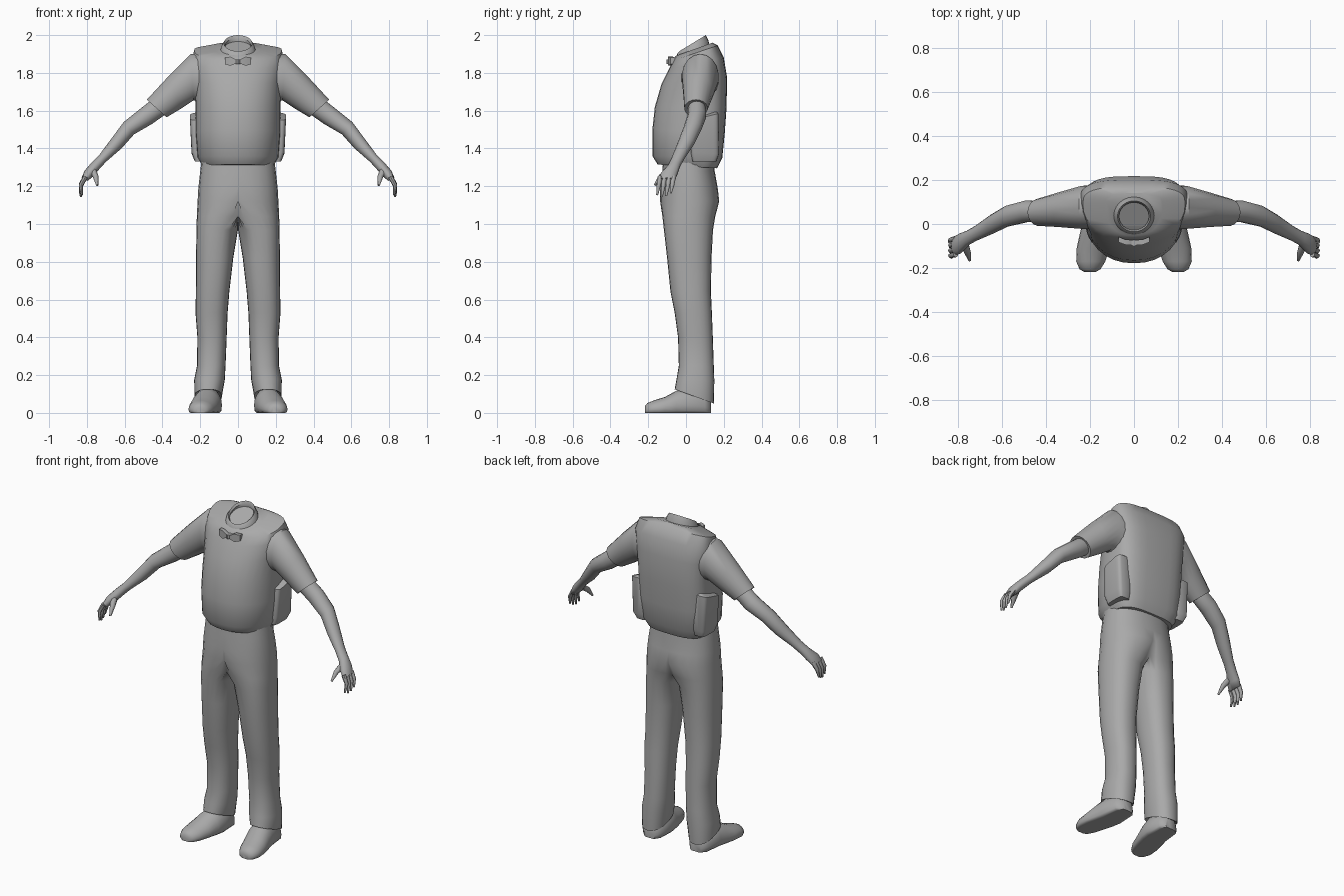
import bpy, bmesh, math
from mathutils import Vector

if "Cube" in bpy.data.objects:
    bpy.data.objects.remove(bpy.data.objects["Cube"], do_unlink=True)

grey = bpy.data.materials.new("plain grey")
grey.use_nodes = True
COLOR = (0.4, 0.4, 0.4, 1)
grey.diffuse_color = COLOR
grey.node_tree.nodes["Principled BSDF"].inputs["Base Color"].default_value = COLOR


def circle(n, p=2, back=None):
    """Unit superellipse; the back half may be squarer than the front."""
    pts = []
    for i in range(n):
        a = 2 * math.pi * i / n
        c, s = round(math.cos(a), 6), round(math.sin(a), 6)
        e = 2 / ((back or p) if s > 0 else p)
        pts.append((math.copysign(abs(c) ** e, c), math.copysign(abs(s) ** e, s)))
    return pts


def section(xi, xo, yf, yb, zf, zb, p=2, back=None, shift=0, n=24):
    """Level ring, tilted so that its front sits at zf and its back at zb."""
    ring, ym = [], (yf + yb) / 2 + shift
    for c, s in circle(n, p, back):
        y = ym + s * ((yb - ym) if s > 0 else (ym - yf))
        z = zf + (zb - zf) * (y - yf) / (yb - yf)
        ring.append(Vector(((xi + xo) / 2 + c * (xo - xi) / 2, y, z)))
    return ring


def limb_ring(xt, zt, xb, zb, y, half, n=14):
    """Ring across a limb, from its upper edge to its lower edge."""
    top, low = Vector((xt, y, zt)), Vector((xb, y, zb))
    return [(top + low) / 2 + (top - low) / 2 * c + Vector((0, half * s, 0))
            for c, s in circle(n)]


def loft(name, rings, mirror=True, angle=45, half=False):
    bm = bmesh.new()
    rows = [[bm.verts.new(v) for v in r] for r in rings]
    n = len(rows[0])
    for a, b in zip(rows, rows[1:]):
        for i in range(n):
            bm.faces.new((a[i], a[(i + 1) % n], b[(i + 1) % n], b[i]))
    bm.faces.new(rows[0])
    bm.faces.new(rows[-1])
    bmesh.ops.recalc_face_normals(bm, faces=bm.faces)
    if half:  # drop the wall on the centre plane
        wall = [f for f in bm.faces if all(v.co.x < 1e-5 for v in f.verts)]
        bmesh.ops.delete(bm, geom=wall, context='FACES')
    mesh = bpy.data.meshes.new(name)
    bm.to_mesh(mesh)
    bm.free()
    for f in mesh.polygons:
        f.use_smooth = True
    mesh.set_sharp_from_angle(angle=math.radians(angle))
    mesh.materials.append(grey)
    ob = bpy.data.objects.new(name, mesh)
    bpy.context.collection.objects.link(ob)
    if mirror:
        ob.modifiers.new("Mirror", 'MIRROR')
    return ob


def tube(name, points, radii, n=8):
    """Tapered finger through a few points."""
    pts = [Vector(p) for p in points]
    rings = []
    for i, p in enumerate(pts):
        d = (pts[min(i + 1, len(pts) - 1)] - pts[max(i - 1, 0)]).normalized()
        u = d.cross(Vector((0, 1, 0))).normalized()
        v = d.cross(u)
        rings.append([p + (u * c + v * s) * radii[i] for c, s in circle(n)])
    return loft(name, rings)


# Vest, turned in at the open collar
vest = [(.185, -.15, .165, 1.315, 1.295), (.215, -.178, .192, 1.36, 1.35),
        (.225, -.178, .205, 1.5, 1.48), (.225, -.165, .215, 1.62, 1.62),
        (.232, -.13, .217, 1.74, 1.78), (.247, -.09, .2, 1.82, 1.88),
        (.232, -.068, .168, 1.865, 1.945), (.13, -.055, .14, 1.89, 1.96)]
loft("vest", [section(-w, w, *r, p=2.2, back=3.2, shift=.04, n=32) for w, *r in vest], False)
collar = [(.095, -.052, .125, 1.875, 1.945), (.088, -.045, .118, 1.905, 1.975),
          (.075, -.035, .105, 1.915, 2.0), (.068, -.028, .098, 1.905, 1.985),
          (.072, -.03, .1, 1.895, 1.966)]
loft("collar", [section(-w, w, *r) for w, *r in collar], False, 35)

# Bow tie with flared wings and a knot
loft("bow_tie_wing", [[Vector((x, y + dy, 1.86 + dz + tilt)) for dy, dz in
     ((-.012, -h), (-.012, h), (.012, h), (.012, -h))]
     for x, y, h, tilt in ((.004, -.085, .008, 0), (.04, -.082, .024, .002), (.07, -.07, .018, .004))])
loft("bow_tie_knot", [section(-.013, .013, -.102, -.07, z, z, n=8) for z in (1.848, 1.872)], False)

# Side pouches
pouch = [(.228, .035, .16, 1.33, 1.33), (.246, .025, .175, 1.38, 1.37),
         (.255, .035, .172, 1.55, 1.585), (.22, .045, .16, 1.56, 1.595)]
loft("side_pouch", [section(.16, xo, *r, p=5) for xo, *r in pouch], angle=40)

# Trousers: both halves join above the crotch
leg = [(-.19, .19, -.12, .15, 1.36, 1.36), (-.2, .2, -.125, .152, 1.28, 1.28),
       (-.21, .21, -.137, .168, 1.19, 1.19), (-.19, .214, -.137, .176, 1.12, 1.12),
       (-.07, .218, -.125, .155, 1.04, 1.04), (0, .22, -.117, .143, .97, .97),
       (.025, .222, -.1, .135, .82, .82), (.046, .223, -.082, .132, .64, .64),
       (.055, .225, -.06, .137, .53, .53), (.06, .215, -.042, .142, .4, .4),
       (.066, .217, -.038, .147, .25, .25), (.07, .232, -.05, .15, .18, .17),
       (.085, .23, -.06, .147, .125, .05), (.1, .215, -.03, .13, .13, .06)]
loft("trousers", [[Vector((max(v.x, 0), v.y, v.z)) for v in section(*r, p=2.3)] for r in leg],
     angle=60, half=True)

# Shoes: flat soles, toes turned out
shoe = [(.132, .12, .19, .07), (.1, .092, .222, .11), (0, .085, .235, .135),
        (-.05, .093, .247, .118), (-.11, .11, .26, .085), (-.17, .13, .262, .066),
        (-.205, .152, .247, .052), (-.218, .175, .225, .035)]
rings = []
for y, xi, xo, h in shoe:
    rings.append([Vector(((xi + xo) / 2 + c * (xo - xi) / 2, y,
                          h * (.3 + .7 * s) if s >= 0 else .3 * h * (1 - abs(s) ** .3)))
                  for c, s in circle(20, 2.2, 2)])
    for v in rings[-1]:
        v.z = 0 if v.z < .06 * h else v.z
loft("shoe", rings, angle=50)

# Short sleeves with an inward cuff
sleeve = [(.17, 1.9, .19, 1.64, .075, .1), (.25, 1.9, .235, 1.655, .075, .098),
          (.37, 1.78, .3, 1.612, .065, .08), (.483, 1.658, .378, 1.565, .053, .062),
          (.465, 1.65, .39, 1.575, .053, .05)]
loft("sleeve", [limb_ring(*r, n=18) for r in sleeve], angle=40)

# Bare arm running into the palm
arm = [(.44, 1.67, .37, 1.59, .057, .045), (.515, 1.612, .455, 1.53, .058, .05),
       (.605, 1.54, .55, 1.475, .035, .048), (.668, 1.455, .617, 1.4, .0, .044),
       (.735, 1.365, .698, 1.33, -.042, .034), (.775, 1.325, .733, 1.292, -.063, .033),
       (.812, 1.283, .765, 1.255, -.088, .045), (.828, 1.245, .795, 1.228, -.1, .044)]
loft("arm", [limb_ring(*r) for r in arm], angle=70)

# Fingers and thumb
for i, name in enumerate(("little", "ring", "middle", "index")):
    y = -.066 - .024 * i
    drop = (.02, .005, 0, .01)[i]
    tube(name + "_finger", [(.808, y, 1.25), (.832, y - .006, 1.2 + drop / 2),
                            (.838 - .004 * i, y - .015, 1.143 + drop)], (.013, .011, .005))
tube("thumb", [(.77, -.085, 1.285), (.753, -.132, 1.25), (.745, -.165, 1.205)], (.02, .015, .006))
